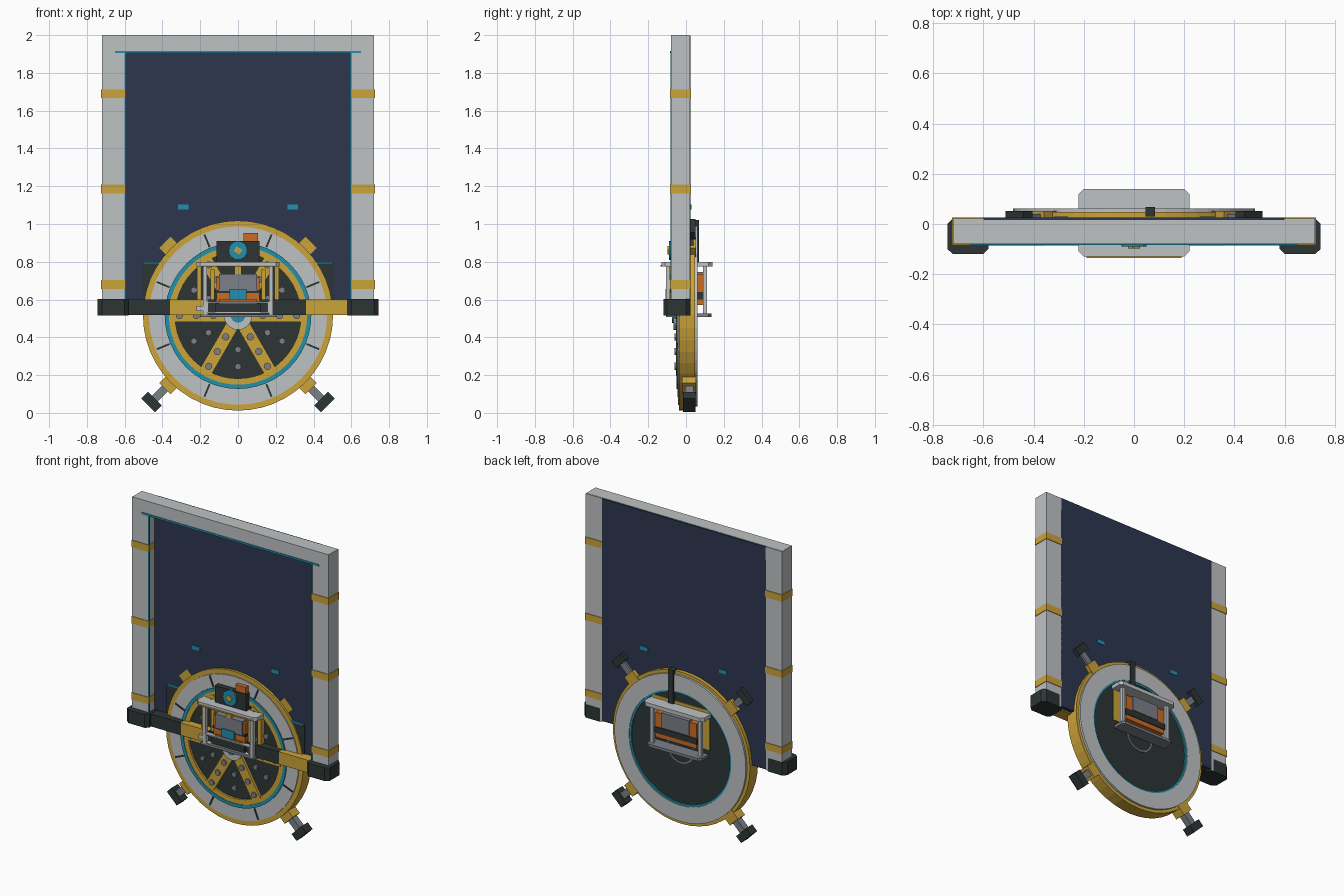
import bpy, bmesh, math
from mathutils import Matrix, Vector

if "Cube" in bpy.data.objects:
    bpy.data.objects.remove(bpy.data.objects["Cube"])


def mat(name, *rgb):
    m = bpy.data.materials.new(name)
    m.diffuse_color = (*rgb, 1)
    m.use_nodes = True
    m.node_tree.nodes["Principled BSDF"].inputs["Base Color"].default_value = m.diffuse_color
    return m


LIGHT = mat("light grey", 0.52, 0.54, 0.55)
GOLD = mat("gold", 0.60, 0.37, 0.04)
TEAL = mat("teal", 0.015, 0.28, 0.42)
NAVY = mat("navy", 0.026, 0.037, 0.078)
DARK = mat("charcoal", 0.026, 0.036, 0.036)
ORANGE = mat("orange", 0.60, 0.15, 0.018)
STEEL = mat("steel", 0.20, 0.215, 0.25)
HUB = Vector((0, 0, 0.515))


def finish(bm, name, m):
    bmesh.ops.recalc_face_normals(bm, faces=bm.faces)
    me = bpy.data.meshes.new(name)
    bm.to_mesh(me)
    bm.free()
    me.materials.append(m)
    ob = bpy.data.objects.new(name, me)
    bpy.context.collection.objects.link(ob)
    return ob


def box(name, m, x, y, z, matrix=None):
    """Box from (min, max) ranges, with an optional transform."""
    bm = bmesh.new()
    bmesh.ops.create_cube(bm, size=1)
    for v in bm.verts:
        v.co = [r[0] + (c + 0.5) * (r[1] - r[0]) for c, r in zip(v.co, (x, y, z))]
    if matrix:
        bm.transform(matrix)
    return finish(bm, name, m)


def prism(name, m, outline, z):
    """Extrude an xy outline between two heights."""
    bm = bmesh.new()
    f = bm.faces.new([bm.verts.new((x, y, z[0])) for x, y in outline])
    ext = bmesh.ops.extrude_face_region(bm, geom=[f])["geom"]
    bmesh.ops.translate(bm, vec=(0, 0, z[1] - z[0]),
                        verts=[e for e in ext if isinstance(e, bmesh.types.BMVert)])
    return finish(bm, name, m)


def ring(name, m, r0, r1, y, n=48):
    """Annulus around the hub axis."""
    bm = bmesh.new()
    rows = []
    for i in range(n):
        a = 2 * math.pi * i / n
        rows.append([bm.verts.new(HUB + Vector((r * math.cos(a), d, r * math.sin(a))))
                     for r, d in ((r0, y[0]), (r1, y[0]), (r1, y[1]), (r0, y[1]))])
    for i in range(n):
        a, b = rows[i], rows[(i + 1) % n]
        for k in range(4):
            bm.faces.new((a[k], a[(k + 1) % 4], b[(k + 1) % 4], b[k]))
    return finish(bm, name, m)


def disc(name, m, r, y, n=48, at=HUB):
    """Solid cylinder along y."""
    bm = bmesh.new()
    bmesh.ops.create_cone(bm, cap_ends=True, segments=n, radius1=r, radius2=r, depth=y[1] - y[0])
    bm.transform(Matrix.Translation((at[0], (y[0] + y[1]) / 2, at[2])) @ Matrix.Rotation(math.pi / 2, 4, 'X'))
    return finish(bm, name, m)


def spin(deg):
    """Turn from the +x direction to an angle around the hub."""
    return Matrix.Translation(HUB) @ Matrix.Rotation(-math.radians(deg), 4, 'Y')


def polar(deg, r):
    a = math.radians(deg)
    return HUB + Vector((r * math.cos(a), 0, r * math.sin(a)))


# Door frame and panel
box("top_beam", LIGHT, (-0.72, 0.72), (-0.08, 0.015), (1.91, 2.0))
box("door_panel", NAVY, (-0.601, 0.601), (-0.02, 0.022), (0.525, 1.915))
box("back_sheet", NAVY, (-0.60, 0.60), (0.014, 0.025), (0.525, 1.998))
box("top_trim", TEAL, (-0.65, 0.65), (-0.084, -0.078), (1.905, 1.917))
for s in (-1, 1):
    def sx(a, b):
        return tuple(sorted((s * a, s * b)))
    box("side_post", LIGHT, sx(0.60, 0.72), (-0.08, 0.022), (0.52, 1.999))
    box("side_trim", TEAL, sx(0.594, 0.602), (-0.083, -0.074), (0.60, 1.91))
    for z in (0.68, 1.185, 1.69):
        box("post_band", GOLD, sx(0.597, 0.724), (-0.084, 0.026), (z - 0.023, z + 0.023))
    box("panel_marker", TEAL, sx(0.263, 0.318), (-0.026, 0.03), (1.078, 1.102))
    # Chamfered foot blocks
    prism("corner_shoe", DARK, [(s * x, y) for x, y in (
        (0.58, 0.0), (0.58, -0.10), (0.60, -0.12), (0.72, -0.12),
        (0.743, -0.10), (0.743, 0.0), (0.72, 0.024), (0.62, 0.024))], (0.515, 0.602))

# Sill with warning stripes
for x0, x1, m in ((-0.58, -0.36, DARK), (-0.36, -0.16, GOLD), (-0.16, 0.36, DARK), (0.36, 0.58, GOLD)):
    box("sill_segment", m, (x0, x1), (-0.085, 0.0), (0.517, 0.60))

# Plate behind the wheel
box("backing_plate", DARK, (-0.505, 0.505), (-0.027, -0.015), (0.60, 0.79))
box("backing_trim", TEAL, (-0.50, 0.50), (-0.032, -0.018), (0.79, 0.80))

# Wheel body
ring("wheel_rim", GOLD, 0.455, 0.503, (-0.036, 0.048))
ring("front_ring", LIGHT, 0.385, 0.472, (-0.042, 0.0))
ring("back_ring", LIGHT, 0.375, 0.482, (0.0, 0.062))
ring("front_teal_ring", TEAL, 0.366, 0.388, (-0.05, -0.01))
ring("back_teal_ring", TEAL, 0.362, 0.378, (0.03, 0.058))
ring("inner_gold_ring", GOLD, 0.333, 0.368, (-0.047, -0.01))
disc("wheel_core", DARK, 0.368, (-0.034, 0.05))
ring("back_hub_ring", STEEL, 0.09, 0.10, (0.048, 0.054), 24)
for i in range(8):
    box("ring_tick", DARK, (0.392, 0.465), (-0.046, -0.04), (-0.005, 0.005), spin(22.5 + 45 * i))
for i in range(6):
    a = 60 * i
    box("spoke", GOLD, (0.05, 0.345), (-0.052, -0.03), (-0.034, 0.034), spin(a))
    for r in (0.13, 0.22, 0.31):
        disc("spoke_bolt", STEEL, 0.019, (-0.06, -0.05), 12, polar(a, r))
    for r in (0.18, 0.27):
        disc("core_bolt", STEEL, 0.018, (-0.044, -0.03), 6, polar(a + 30, r))
disc("hub_cap", LIGHT, 0.075, (-0.066, -0.03), 24)
disc("hub_center", TEAL, 0.038, (-0.073, -0.06), 16)

# Four locking legs on the diagonals
for a in (45, 135, 225, 315):
    box("leg_collar", GOLD, (0.465, 0.548), (-0.022, 0.052), (-0.042, 0.042), spin(a))
    box("leg_rod", STEEL, (0.54, 0.63), (-0.005, 0.04), (-0.022, 0.022), spin(a))
    box("leg_pad", DARK, (0.622, 0.672), (-0.015, 0.051), (-0.051, 0.051), spin(a))
box("back_strap", DARK, (0.046, 0.084), (0.03, 0.068), (0.80, 1.022))

# Carriage plates with chamfered corners
plate = [(-0.22, -0.11), (-0.20, -0.13), (0.20, -0.13), (0.22, -0.11),
         (0.22, 0.12), (0.20, 0.14), (-0.20, 0.14), (-0.22, 0.12)]
prism("upper_plate", LIGHT, plate, (0.775, 0.80))
box("upper_plate_trim", GOLD, (-0.19, 0.19), (-0.135, -0.129), (0.776, 0.784))
prism("lower_plate_back", STEEL, [(x, max(y, 0.04)) for x, y in
                                  ((-0.20, 0), (0.20, 0), (0.20, 0.12), (0.18, 0.135), (-0.18, 0.135), (-0.20, 0.12))],
      (0.508, 0.526))
box("lower_plate_front", STEEL, (-0.20, 0.20), (-0.105, -0.04), (0.508, 0.522))
for s in (-1, 1):
    for y in (-0.095, 0.10):
        disc_z = box("carriage_column", LIGHT, (s * 0.175 - 0.011, s * 0.175 + 0.011),
                     (y - 0.011, y + 0.011), (0.52, 0.78))
    box("guide_rail", GOLD, (s * 0.205 - 0.012, s * 0.205 + 0.012), (-0.07, -0.03), (0.60, 0.79))
    box("inner_rail", GOLD, (s * 0.135 - 0.01, s * 0.135 + 0.01), (-0.075, -0.03), (0.60, 0.76))
    box("lock_bracket_side", LIGHT, (s * 0.16 - 0.004, s * 0.16 + 0.004), (-0.112, -0.08), (0.53, 0.59))
box("back_side_plate", GOLD, (-0.21, 0.21), (0.045, 0.056), (0.56, 0.82))

# Front motor and lock
box("front_motor", ORANGE, (-0.115, 0.115), (-0.092, -0.03), (0.59, 0.72))
box("motor_cap", STEEL, (-0.10, 0.10), (-0.10, -0.03), (0.645, 0.735))
box("motor_neck", GOLD, (-0.018, 0.018), (-0.10, -0.03), (0.73, 0.776))
box("motor_band", DARK, (-0.12, 0.12), (-0.097, -0.03), (0.635, 0.65))
box("motor_display", TEAL, (-0.045, 0.045), (-0.108, -0.09), (0.60, 0.655))
box("motor_foot", ORANGE, (-0.10, 0.10), (-0.10, -0.08), (0.575, 0.60))
box("lock_block", DARK, (-0.12, 0.12), (-0.105, -0.08), (0.53, 0.58))
box("lock_bracket_top", LIGHT, (-0.16, 0.16), (-0.112, -0.08), (0.583, 0.591))
box("lock_bracket_bottom", LIGHT, (-0.16, 0.16), (-0.112, -0.08), (0.526, 0.534))
box("lock_latch", LIGHT, (-0.22, -0.16), (-0.10, -0.08), (0.54, 0.565))

# Sensor head above the carriage
box("sensor_box", DARK, (-0.115, 0.115), (-0.078, -0.03), (0.80, 0.91))
disc("sensor_lens", TEAL, 0.05, (-0.09, -0.07), 16, (0, 0, 0.86))
box("sensor_marker", GOLD, (-0.018, 0.018), (-0.097, -0.085), (0.845, 0.875),
    Matrix.Translation((0, 0, 0.86)) @ Matrix.Rotation(0.6, 4, 'Y') @ Matrix.Translation((0, 0, -0.86)))
box("sensor_beacon", ORANGE, (0.03, 0.105), (-0.07, -0.03), (0.90, 0.952))

# Rear motor
box("rear_motor", ORANGE, (-0.15, 0.15), (0.045, 0.105), (0.57, 0.735))
box("rear_motor_core", STEEL, (-0.10, 0.10), (0.045, 0.112), (0.645, 0.745))
box("rear_motor_band", DARK, (-0.155, 0.155), (0.045, 0.11), (0.60, 0.64))
